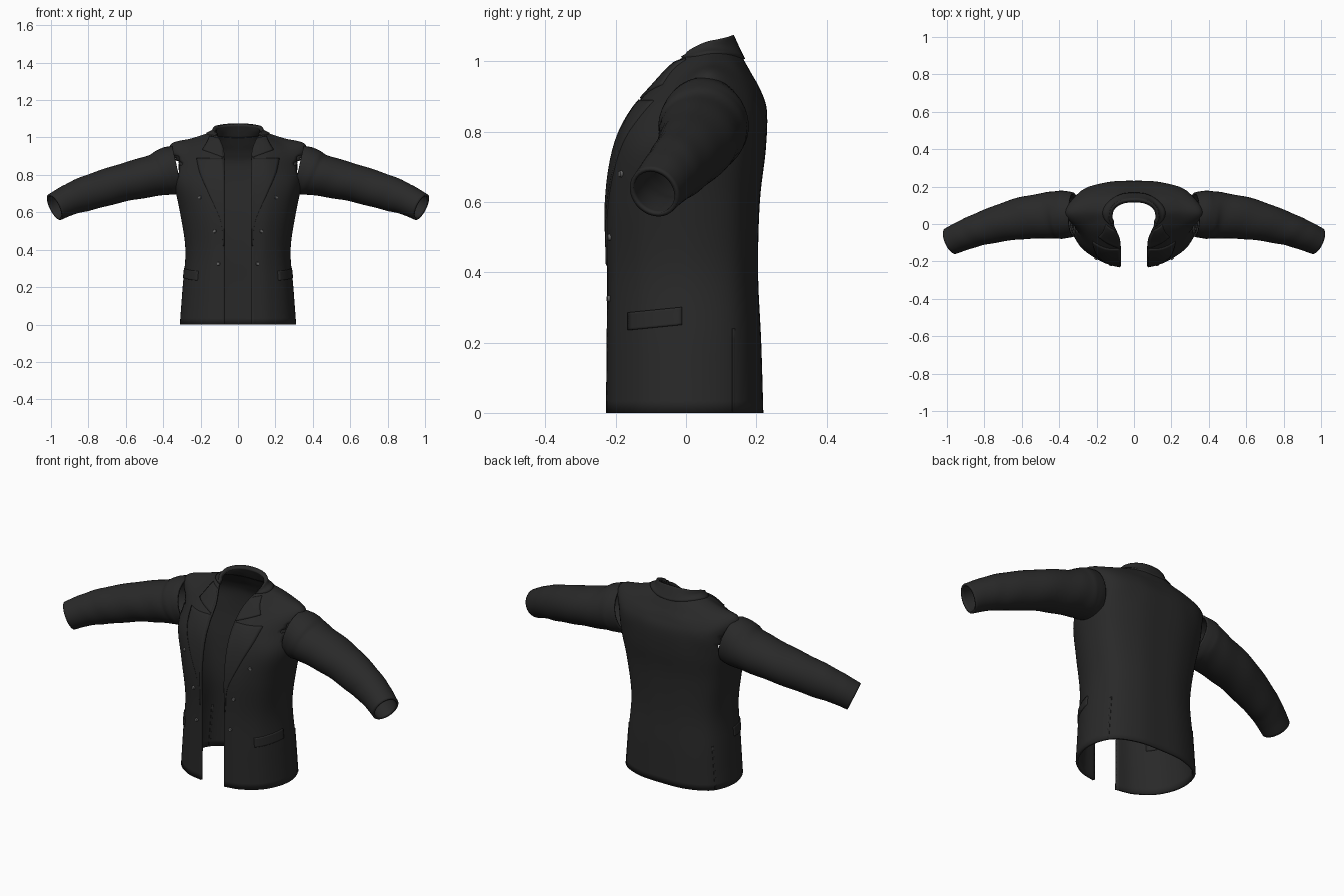
import bpy, bmesh, math
from mathutils import Vector
from mathutils.bvhtree import BVHTree

if "Cube" in bpy.data.objects:
    bpy.data.objects.remove(bpy.data.objects["Cube"])


def material(name, g):
    m = bpy.data.materials.new(name)
    m.diffuse_color = (g, g, g, 1)
    m.use_nodes = True
    m.node_tree.nodes["Principled BSDF"].inputs["Base Color"].default_value = m.diffuse_color
    return m


CLOTH = material("dark_cloth", 0.022)
GREY = material("button_grey", 0.12)


def spline(pts, t):
    # Catmull-Rom through pts, t in 0..len-1
    i = min(int(t), len(pts) - 2)
    f = t - i
    p1, p2 = pts[i], pts[i + 1]
    p0 = pts[i - 1] if i > 0 else p1 * 2 - p2
    p3 = pts[i + 2] if i + 2 < len(pts) else p2 * 2 - p1
    return 0.5 * (2 * p1 + (p2 - p0) * f + (2 * p0 - 5 * p1 + 4 * p2 - p3) * f * f
                  + (3 * p1 - p0 - 3 * p2 + p3) * f ** 3)


def grid_mesh(rows, closed=False):
    bm = bmesh.new()
    vs = [[bm.verts.new(p) for p in r] for r in rows]
    n = len(rows[0])
    for a, b in zip(vs, vs[1:]):
        for j in range(n if closed else n - 1):
            k = (j + 1) % n
            bm.faces.new((a[j], a[k], b[k], b[j]))
    bmesh.ops.recalc_face_normals(bm, faces=bm.faces)
    return bm


def finish(name, bm, thick=0.012, mat=CLOTH):
    me = bpy.data.meshes.new(name)
    bm.to_mesh(me)
    bm.free()
    ob = bpy.data.objects.new(name, me)
    bpy.context.collection.objects.link(ob)
    me.materials.append(mat)
    m = ob.modifiers.new("mirror", 'MIRROR')
    m.merge_threshold = 0.0005
    if thick:
        s = ob.modifiers.new("cloth_thickness", 'SOLIDIFY')
        s.thickness, s.offset = thick, 0
    bpy.ops.object.select_all(action='DESELECT')
    ob.select_set(True)
    bpy.context.view_layer.objects.active = ob
    bpy.ops.object.shade_smooth_by_angle(angle=math.radians(45))
    return ob


# Body: lower rows share one half section (front edge -> side -> back centre)
section = [(.55, -.89), (.86, -.54), (1, .05), (.87, .66), (.47, .95), (0, 1)]
lower = [(0, .305, -.222, .214), (.2, .29, -.22, .208), (.4, .275, -.219, .199),
         (.6, .304, -.222, .204), (.75, .335, -.2, .221)]
rows = []
for z, w, yf, yb in lower:
    rows.append([Vector((.07, yf, z))] +
                [Vector((w * a, b * (-yf if b < 0 else yb), z)) for a, b in section])
# Upper rows: chest, shoulder, mid shoulder, neck base, collar top
upper = [
    [(.07, -.155, .85), (.17, -.142, .85), (.28, -.06, .85), (.345, .05, .86),
     (.28, .172, .86), (.14, .217, .86), (0, .224, .86)],
    [(.075, -.088, .93), (.16, -.08, .925), (.27, -.02, .925), (.358, .06, .957),
     (.28, .155, .93), (.14, .2, .92), (0, .204, .92)],
    [(.095, -.038, .983), (.15, -.03, .98), (.21, .01, .975), (.245, .07, .99),
     (.2, .135, .985), (.1, .172, .968), (0, .178, .968)],
    [(.113, 0, 1.012), (.133, .02, 1.015), (.143, .04, 1.02), (.143, .07, 1.025),
     (.118, .108, 1.025), (.065, .143, 1.02), (0, .152, 1.015)],
    [(.115, .01, 1.024), (.123, .03, 1.036), (.122, .05, 1.046), (.114, .08, 1.056),
     (.09, .105, 1.064), (.05, .121, 1.069), (0, .126, 1.071)]]
rows += [[Vector(p) for p in r] for r in upper]


def body(u, v):
    cols = [spline([r[c] for r in rows], v) for c in range(7)]
    cols.append(Vector((-cols[5].x, cols[5].y, cols[5].z)))
    p = spline(cols, u)
    return Vector((max(p.x, 0), p.y, p.z))


bm = grid_mesh([[body(u / 6, v / 6) for u in range(37)] for v in range(55)])
tree = BVHTree.FromBMesh(bm)
# open the armhole inside the sleeve head
hole = [f for f in bm.faces if (c := f.calc_center_median()).x > .29
        and ((c.y - .05) / .09) ** 2 + ((c.z - .825) / .09) ** 2 < 1]
bmesh.ops.delete(bm, geom=hole, context='FACES')
finish("jacket_body", bm)

# Collar fall wrapped around the neck
finish("collar", grid_mesh([[body(u / 6, 7.75 + 1.25 * v / 8) for u in range(37)]
                            for v in range(9)]), 0.022)

# Sleeves: (centre x, y, z, half depth, half height)
stations = [(.325, .05, .83, .113, .122), (.38, .05, .818, .122, .122),
            (.45, .047, .797, .118, .106), (.62, .027, .757, .104, .095),
            (.80, -.02, .704, .084, .088), (.90, -.056, .668, .075, .077),
            (.98, -.091, .628, .068, .070)]
path = [Vector(s[:3]) for s in stations]
size = [Vector((s[3], s[4], 0)) for s in stations]
rings = []
N = 48
for i in range(N + 1):
    t = i / N * (len(path) - 1)
    c, r = spline(path, t), spline(size, t)
    d = (spline(path, min(t + .05, 6)) - spline(path, max(t - .05, 0))).normalized()
    side = Vector((0, 0, 1)).cross(d).normalized()
    up = d.cross(side)
    ring = []
    for j in range(32):
        a = math.tau * j / 32
        k = 1 + .012 * math.sin(t * 7 + 2 * a) * math.sin(math.pi * i / N)
        ring.append(c + side * (math.cos(a) * r.x * k) + up * (math.sin(a) * r.y * k))
    rings.append(ring)
finish("sleeve", grid_mesh(rings, True))


def on_front(x, z):
    hit = tree.ray_cast(Vector((x, -1, z)), Vector((0, 1, 0)))[0]
    return hit or tree.find_nearest(Vector((x, -.1, z)))[0]


def front_panel(name, edges, thick):
    # edges: (inner x, inner z, outer x, outer z) laid over the chest
    pts = [(Vector((a, b, 0)), Vector((c, d, 0))) for a, b, c, d in edges]
    n, out = (len(pts) - 1) * 6, []
    for i in range(n + 1):
        a = spline([p[0] for p in pts], i / 6)
        b = spline([p[1] for p in pts], i / 6)
        out.append([on_front(*a.lerp(b, j / 10).xy) for j in range(11)])
    finish(name, grid_mesh(out), thick)


# Lapel and front of the collar, leaving the notch between them
front_panel("lapel", [(.073, .42, .077, .42), (.073, .55, .09, .55), (.073, .7, .15, .69),
                      (.073, .82, .198, .8), (.078, .885, .218, .884)], 0.02)
front_panel("collar_front", [(.078, .89, .187, .93), (.084, .945, .165, .965),
                             (.104, .99, .148, 1.0)], 0.022)


def side_panel(name, y0, y1, z0, z1, drop, thick):
    out = []
    for i in range(9):
        r = []
        for j in range(13):
            y, z = y0 + (y1 - y0) * j / 12, z0 + (z1 - z0) * i / 8 + drop * j / 12
            r.append(tree.ray_cast(Vector((1, y, z)), Vector((-1, 0, 0)))[0])
        out.append(r)
    finish(name, grid_mesh(out), thick)


# Pocket flap and side vent edge
side_panel("pocket_flap", -.158, -.01, .235, .285, .015, 0.022)
side_panel("side_vent", .127, .134, .003, .24, 0, 0.018)

# Buttons
bm = bmesh.new()
for x, z in [(.2, .68), (.123, .5), (.103, .325)]:
    p = on_front(x, z)
    nrm = tree.find_nearest(p)[1]
    if nrm.y > 0:
        nrm = -nrm
    mat = Vector((0, 0, 1)).rotation_difference(nrm).to_matrix().to_4x4()
    mat.translation = p + nrm * .009
    bmesh.ops.create_cone(bm, cap_ends=True, segments=16, radius1=.01, radius2=.008,
                          depth=.008, matrix=mat)
finish("buttons", bm, 0, GREY)
